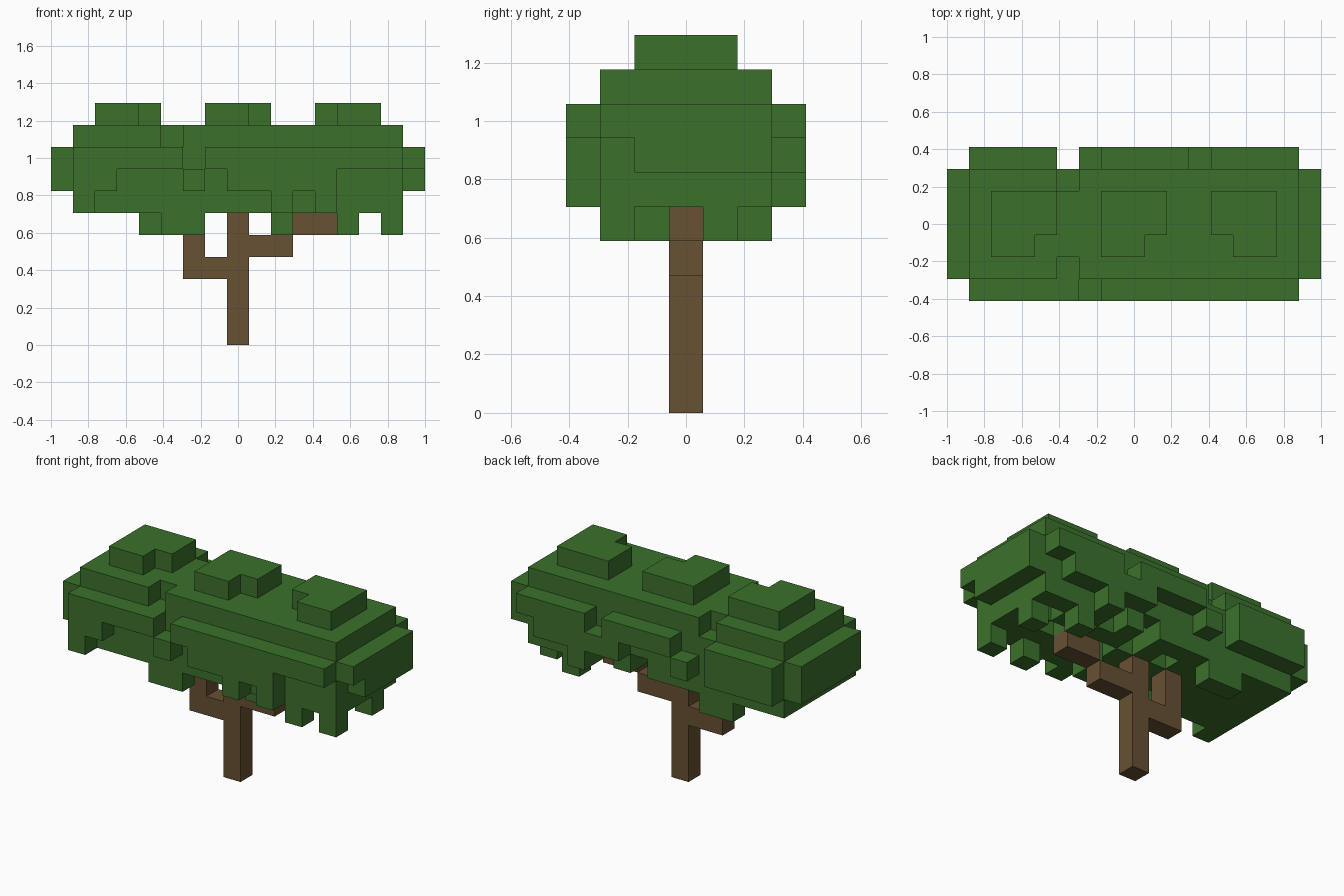
import bpy, bmesh
from mathutils import Vector

CELL = 2 / 17   # edge length of one block

cube = bpy.data.objects.get("Cube")
if cube:
    bpy.data.objects.remove(cube, do_unlink=True)


def material(name, rgb):
    mat = bpy.data.materials.new(name)
    mat.use_nodes = True
    color = (*rgb, 1)
    mat.diffuse_color = color
    bsdf = mat.node_tree.nodes["Principled BSDF"]
    bsdf.inputs["Base Color"].default_value = color
    bsdf.inputs["Roughness"].default_value = 0.9
    return mat


def box(x0, x1, y0, y1, z0, z1):
    """All block positions in an inclusive range."""
    return {(x, y, z) for x in range(x0, x1 + 1)
            for y in range(y0, y1 + 1) for z in range(z0, z1 + 1)}


def build(name, cells, mat, solid=frozenset()):
    """Skin a set of blocks, keeping only the exposed sides."""
    bm = bmesh.new()
    corners = {}

    def vert(p):
        key = tuple(round(c * 2) for c in p)
        if key not in corners:
            corners[key] = bm.verts.new(p * CELL)
        return corners[key]

    for cell in sorted(cells):
        centre = Vector(cell) + Vector((0, 0, 0.5))
        for axis in range(3):
            for sign in (-1, 1):
                step = list(cell)
                step[axis] += sign
                if tuple(step) in cells or tuple(step) in solid:
                    continue
                n, u, v = Vector(), Vector(), Vector()
                n[axis] = sign / 2
                u[(axis + 1) % 3] = 0.5
                v[(axis + 2) % 3] = sign / 2
                bm.faces.new([vert(centre + n + a * u + b * v)
                              for a, b in ((-1, -1), (1, -1), (1, 1), (-1, 1))])
    mesh = bpy.data.meshes.new(name)
    bm.to_mesh(mesh)
    bm.free()
    mesh.materials.append(mat)
    obj = bpy.data.objects.new(name, mesh)
    bpy.context.scene.collection.objects.link(obj)
    return obj


bark = material("bark brown", (0.136, 0.082, 0.033))
leaf = material("leaf green", (0.044, 0.165, 0.025))

# Trunk with a stepped branch on each side
trunk = box(0, 0, 0, 0, 0, 5)
trunk |= box(-2, -1, 0, 0, 3, 3) | box(-2, -2, 0, 0, 4, 5)
trunk |= box(1, 2, 0, 0, 4, 4) | box(3, 4, 0, 0, 5, 5)

# Main canopy: underside layer, wide middle, upper layer
canopy = box(-7, 7, -2, 2, 6, 9) | box(-8, 8, -2, 2, 7, 8)
canopy -= {(8, -2, 7), (-3, -2, 9), (-3, 2, 9)}

# Front fringe: lowest block of each column
fringe_front = dict(zip(range(-7, 8), (6, 7, 8, 8, 8, 7, 8, 7, 7, 6, 7, 6, 8, 8, 8)))
# Back fringe, with a gap in it
fringe_back = dict(zip(range(-7, 8), (7, 7, 7, 7, None, 7, 8, 8, 8, 7, 7, 6, 7, 7, 8)))
for row, fringe, low in ((-3, fringe_front, (-2,)), (3, fringe_back, (-2, 3))):
    for x, bottom in fringe.items():
        if bottom is not None:
            canopy |= box(x, x, row, row, bottom, 7 if x in low else 8)

# Crown tufts, each with one notched corner
for x, notch in ((-5, -4), (0, 1), (5, 4)):
    canopy |= box(x - 1, x + 1, -1, 1, 10, 10) - {(notch, -1, 10)}

# Hollows in the underside
for x, y in ((6, 1), (4, 1), (3, 2), (1, 2), (1, 1), (2, 0), (-1, 1), (5, 0), (3, -1)):
    canopy.discard((x, y, 6))
canopy -= {(4, 1, 7), (1, 1, 7)}

# Hanging leaf blocks
for x, y in ((-3, -2), (-2, -2), (-4, 2), (-3, 2), (2, -1),
             (5, -2), (7, -2), (7, 1), (5, 2)):
    canopy.add((x, y, 5))

build("trunk_and_branches", trunk, bark, canopy)
build("leaf_canopy", canopy, leaf, trunk)
